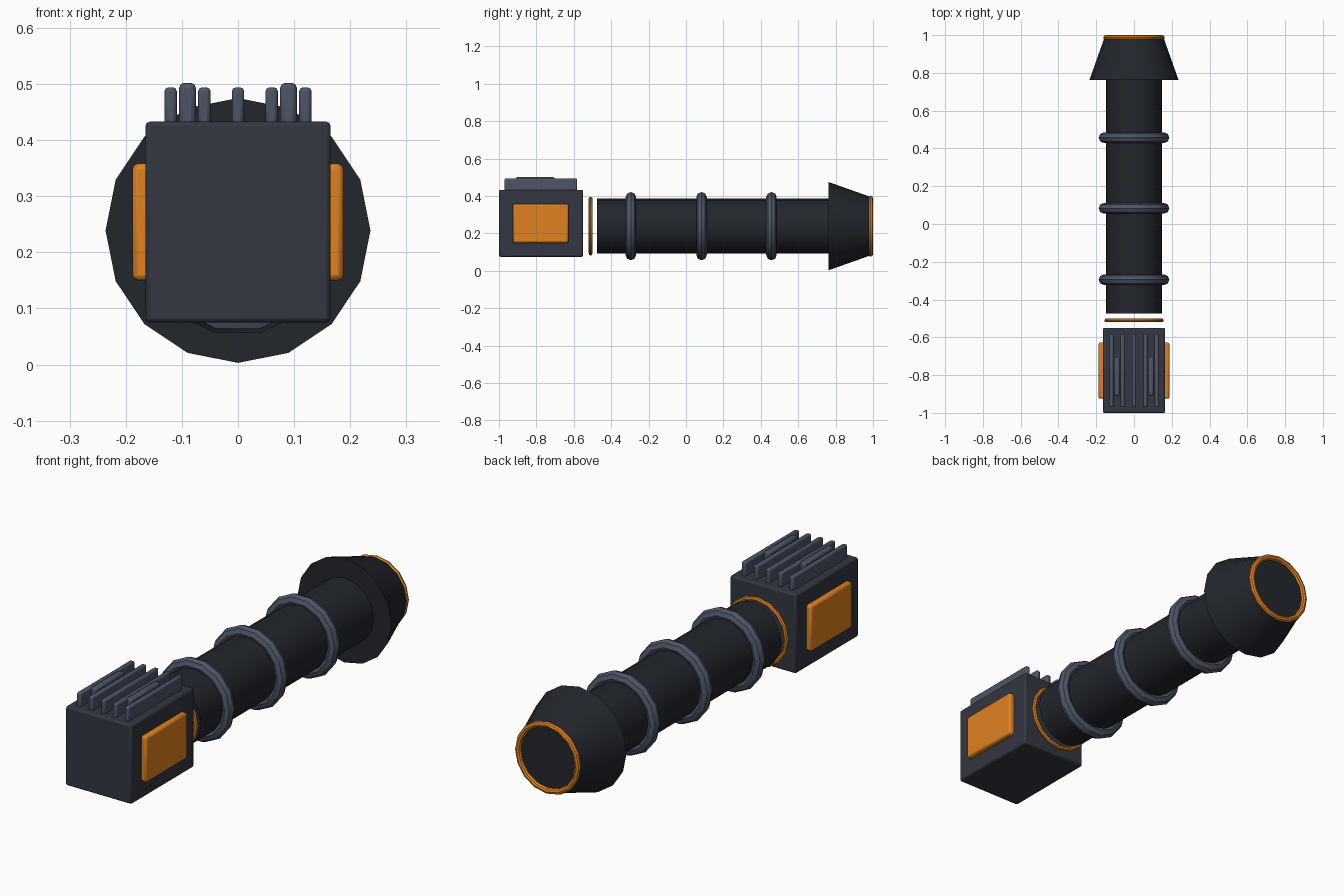
import bpy
from math import radians

if "Cube" in bpy.data.objects:
    bpy.data.objects.remove(bpy.data.objects["Cube"])

AXIS_Z = 0.239
TURN = (radians(-90), 0, 0)   # local +z becomes world +y


def material(name, r, g, b):
    m = bpy.data.materials.new(name)
    m.diffuse_color = (r, g, b, 1)
    m.use_nodes = True
    m.node_tree.nodes["Principled BSDF"].inputs["Base Color"].default_value = m.diffuse_color
    return m


BLACK = material("black_rubber", 0.016, 0.019, 0.025)
DARK = material("dark_housing", 0.034, 0.038, 0.054)
STEEL = material("steel_grey", 0.075, 0.09, 0.135)
ORANGE = material("orange", 0.75, 0.22, 0.014)


def finish(name, mat, bevel=0, segments=2):
    ob = bpy.context.object
    ob.name = name
    ob.data.materials.append(mat)
    if bevel:
        mod = ob.modifiers.new("bevel", 'BEVEL')
        mod.width = bevel
        mod.segments = segments
    bpy.ops.object.shade_smooth_by_angle(angle=radians(30))
    return ob


def box(name, mat, x, y, z, bevel, segments=2):
    """Box given by (min, max) on each axis."""
    spans = (x, y, z)
    bpy.ops.mesh.primitive_cube_add(size=1, location=[(a + b) / 2 for a, b in spans])
    bpy.context.object.scale = [b - a for a, b in spans]
    bpy.ops.object.transform_apply(location=False, rotation=False, scale=True)
    return finish(name, mat, bevel, segments)


def frustum(name, mat, y0, y1, r0, r1, bevel=0):
    bpy.ops.mesh.primitive_cone_add(vertices=16, radius1=r0, radius2=r1, depth=y1 - y0,
                                    location=(0, (y0 + y1) / 2, AXIS_Z), rotation=TURN)
    return finish(name, mat, bevel)


def ring(name, mat, y, major, minor, sides):
    bpy.ops.mesh.primitive_torus_add(major_radius=major, minor_radius=minor,
                                     major_segments=sides, minor_segments=8,
                                     location=(0, y, AXIS_Z), rotation=TURN)
    return finish(name, mat)


# Grip tube with three ribs
frustum("grip_tube", BLACK, -0.475, 0.78, 0.147, 0.147)
for i, y in enumerate((-0.295, 0.083, 0.457)):
    ring(f"grip_rib_{i + 1}", STEEL, y, 0.159, 0.028, 14)

# Flared end piece and its trim ring
frustum("flared_end", BLACK, 0.762, 0.985, 0.236, 0.157)
ring("end_trim_ring", ORANGE, 0.987, 0.15, 0.013, 16)

# Collar ring between grip and head
ring("collar_ring", ORANGE, -0.51, 0.147, 0.01, 16)

# Head housing with side panels
box("head_block", DARK, (-0.165, 0.165), (-1.0, -0.55), (0.075, 0.433), 0.008)
for side, s in (("left", -1), ("right", 1)):
    box(f"side_panel_{side}", ORANGE, sorted((s * 0.14, s * 0.188)),
        (-0.925, -0.628), (0.15, 0.358), 0.01)

    # Short tall rail on each side of the top
    box(f"top_rail_{side}", STEEL, (s * 0.09 - 0.015, s * 0.09 + 0.015),
        (-0.91, -0.703), (0.42, 0.502), 0.009)

# Cooling fins along the top
for i in range(5):
    x = -0.12 + 0.06 * i
    box(f"cooling_fin_{i + 1}", STEEL, (x - 0.011, x + 0.011),
        (-0.97, -0.582), (0.42, 0.494), 0.007)
